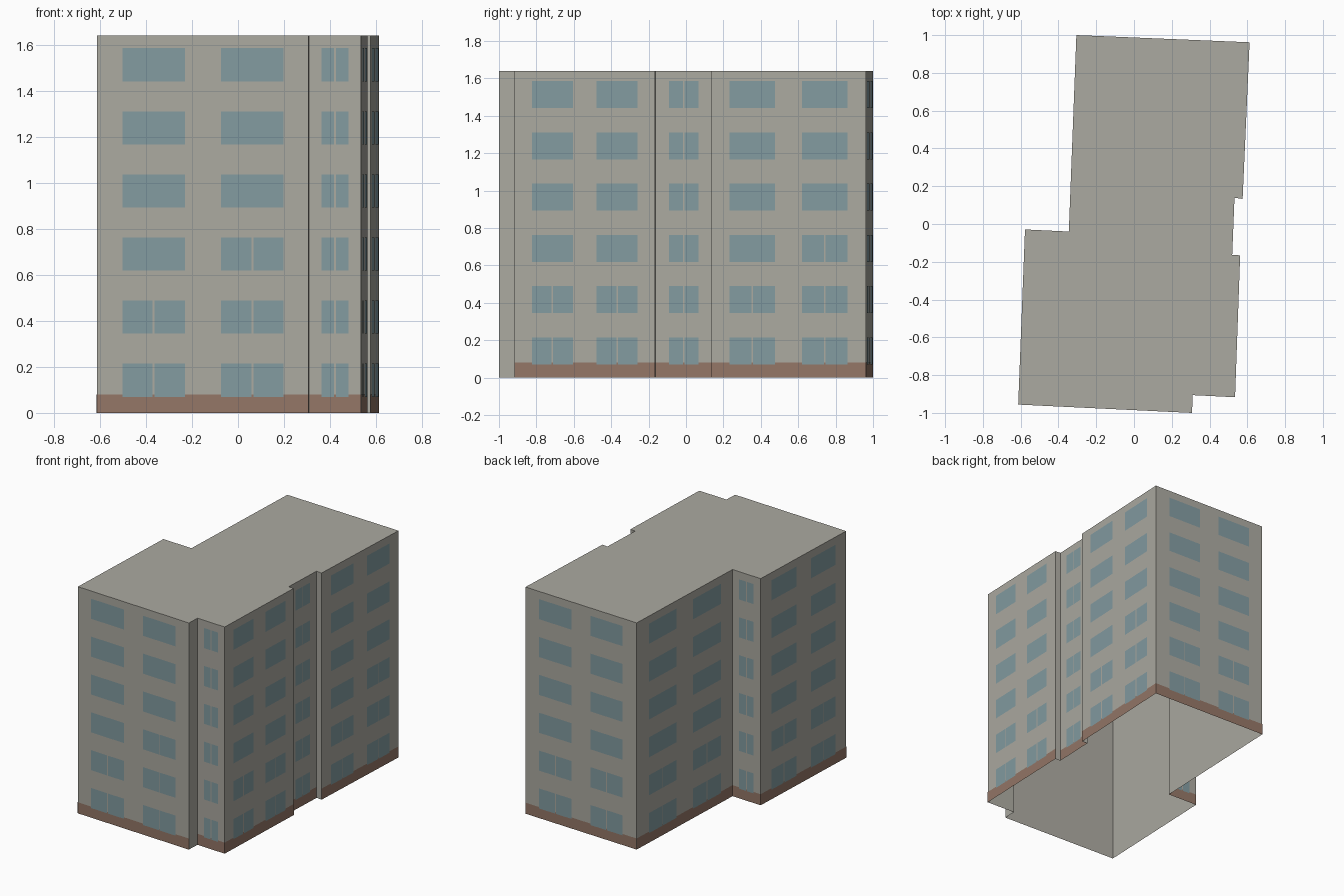
import bpy
import bmesh
from mathutils import Vector

cube = bpy.data.objects.get("Cube")
if cube:
    bpy.data.objects.remove(cube, do_unlink=True)

HEIGHT = 1.64
BASE_TOP = 0.08
SILL, PANE_HEIGHT, STOREY = 0.07, 0.145, 0.274
FLOORS = 6
GAP = 0.008


def material(name, color):
    mat = bpy.data.materials.new(name)
    mat.use_nodes = True
    mat.diffuse_color = (*color, 1)
    mat.node_tree.nodes["Principled BSDF"].inputs["Base Color"].default_value = (*color, 1)
    return mat


concrete = material("warm grey concrete", (0.41, 0.40, 0.355))
brick = material("brown plinth", (0.295, 0.183, 0.135))
glass = material("blue grey glass", (0.225, 0.33, 0.355))


def make_object(name, bm, mat):
    mesh = bpy.data.meshes.new(name)
    bm.to_mesh(mesh)
    bm.free()
    mesh.materials.append(mat)
    obj = bpy.data.objects.new(name, mesh)
    bpy.context.collection.objects.link(obj)
    return obj


def wall_plate(bm, start, end, s0, s1, z0, z1, offset):
    """Upright rectangle just outside a wall, s0 and s1 being distances along it."""
    along = (end - start).normalized()
    out = Vector((along.y, -along.x)) * offset
    a, b = start + along * s0 + out, start + along * s1 + out
    corners = ((a, z0), (b, z0), (b, z1), (a, z1))
    bm.faces.new([bm.verts.new((p.x, p.y, z)) for p, z in corners])


# Window columns: start and end as a share of the wall, number of floors with split panes
PAIR = ((0.125, 0.415, 2), (0.585, 0.875, 2))
PAIR_TALL = ((0.12, 0.415, 2), (0.587, 0.882, 3))
SINGLE = ((0.235, 0.76, FLOORS),)

# Floor plan, anticlockwise: corner where each wall starts, and its window columns
WALLS = [
    ((-0.613, -0.956), PAIR_TALL),
    ((0.307, -1.0), ()),
    ((0.311, -0.906), SINGLE),
    ((0.535, -0.917), PAIR),
    ((0.562, -0.166), ()),
    ((0.520, -0.163), SINGLE),
    ((0.532, 0.139), ()),
    ((0.575, 0.133), PAIR_TALL),
    ((0.612, 0.962), PAIR),
    ((-0.305, 1.0), PAIR),
    ((-0.345, -0.04), SINGLE),
    ((-0.577, -0.029), PAIR),
]
corners = [Vector(w[0]) for w in WALLS]

# Outer walls and flat roof, open underneath
shell = bmesh.new()
low = [shell.verts.new((p.x, p.y, 0)) for p in corners]
high = [shell.verts.new((p.x, p.y, HEIGHT)) for p in corners]
for i in range(len(corners)):
    j = (i + 1) % len(corners)
    shell.faces.new((low[i], low[j], high[j], high[i]))
shell.faces.new(high)
make_object("walls_and_roof", shell, concrete)

# Plinth bands and windows on every wall that has windows
plinth, panes = bmesh.new(), bmesh.new()
for i, (_, columns) in enumerate(WALLS):
    start, end = corners[i], corners[(i + 1) % len(corners)]
    length = (end - start).length
    if columns:
        wall_plate(plinth, start, end, 0, length, 0, BASE_TOP, 0.001)
    for first, last, split_floors in columns:
        s0, s1 = first * length, last * length
        middle = (s0 + s1) / 2
        for floor in range(FLOORS):
            z0 = SILL + floor * STOREY
            spans = [(s0, s1)]
            if floor < split_floors:
                spans = [(s0, middle - GAP / 2), (middle + GAP / 2, s1)]
            for a, b in spans:
                wall_plate(panes, start, end, a, b, z0, z0 + PANE_HEIGHT, 0.002)
make_object("plinth", plinth, brick)
make_object("windows", panes, glass)
